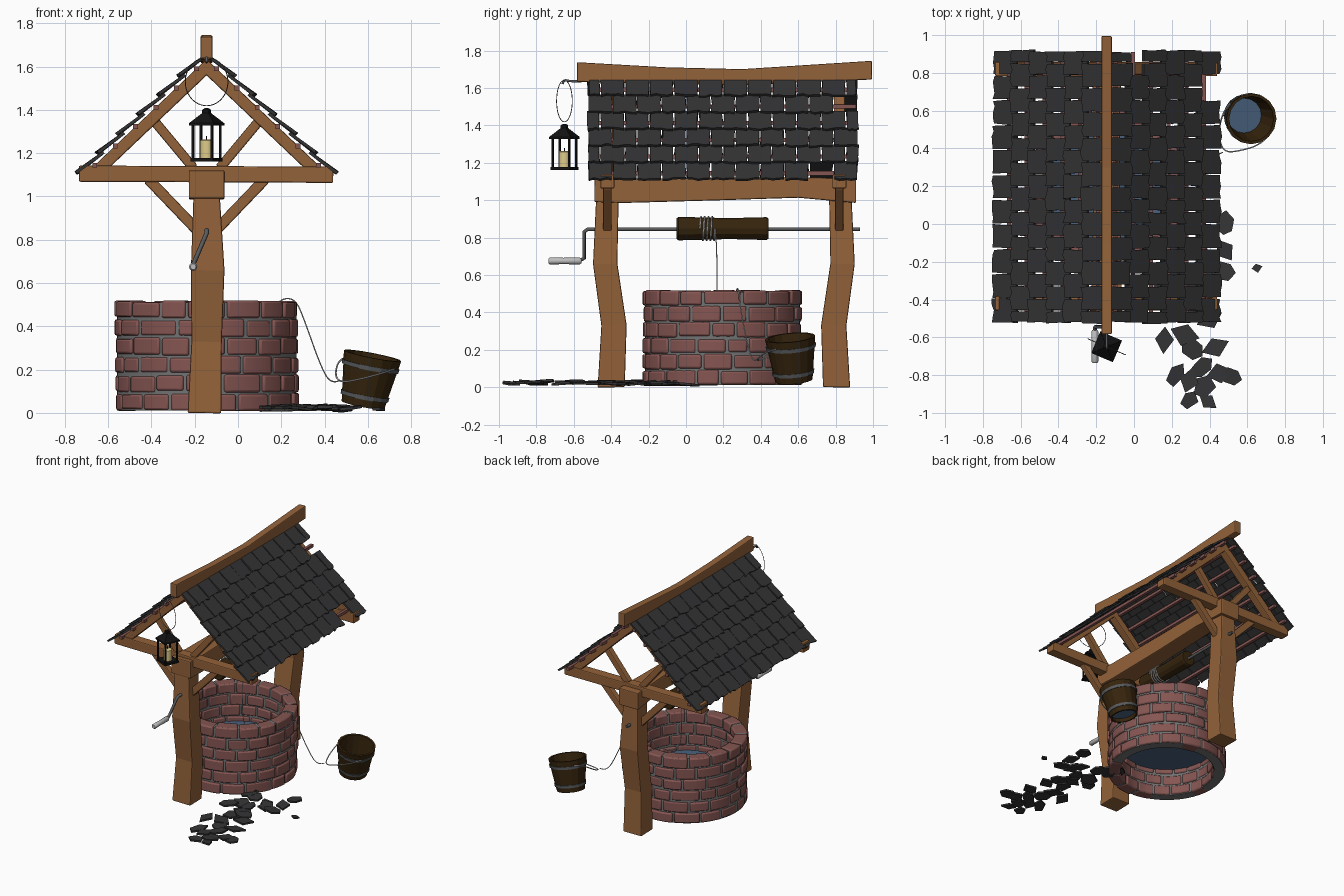
import bpy, bmesh, random
from math import sin, cos, pi, radians
from mathutils import Vector, Matrix

random.seed(4)
if "Cube" in bpy.data.objects:
    bpy.data.objects.remove(bpy.data.objects["Cube"])


def material(name, r, g, b):
    m = bpy.data.materials.new(name)
    m.use_nodes = True
    m.diffuse_color = (r, g, b, 1)
    m.node_tree.nodes["Principled BSDF"].inputs["Base Color"].default_value = (r, g, b, 1)
    return m


BRICK = material("red brick", .235, .092, .084)
MORTAR = material("grey mortar", .17, .17, .17)
WOOD = material("oak wood", .29, .122, .042)
DARK = material("dark wood", .037, .018, .004)
SLATE = material("slate", .034, .034, .036)
STEEL = material("steel", .1, .105, .11)
PALE = material("pale grey", .52, .52, .52)
WATER = material("water blue", .065, .12, .21)
WAX = material("candle wax", .74, .61, .26)
BLACK = material("black iron", .006, .006, .006)

CX = -.145          # middle of the structure
WELL_Y = .195
IDENTITY = Matrix()


def jit(a):
    return random.uniform(-a, a)


def finish(name, bm, mat, matrix=IDENTITY, bevel=0, smooth=None):
    bmesh.ops.recalc_face_normals(bm, faces=bm.faces)
    me = bpy.data.meshes.new(name)
    bm.to_mesh(me)
    bm.free()
    me.materials.append(mat)
    ob = bpy.data.objects.new(name, me)
    bpy.context.collection.objects.link(ob)
    ob.matrix_world = matrix
    if bevel:
        mod = ob.modifiers.new("soft edges", "BEVEL")
        mod.width, mod.segments, mod.limit_method = bevel, 2, "ANGLE"
    if smooth:
        bpy.ops.object.select_all(action="DESELECT")
        bpy.context.view_layer.objects.active = ob
        ob.select_set(True)
        bpy.ops.object.shade_smooth_by_angle(angle=radians(smooth))


def skin(bm, rings, loop=False):
    """Join equal rings of points with quads; cap the ends unless looped."""
    vs = [[bm.verts.new(p) for p in ring] for ring in rings]
    n = len(vs[0])
    pairs = list(zip(vs, vs[1:])) + ([(vs[-1], vs[0])] if loop else [])
    for a, b in pairs:
        for i in range(n):
            j = (i + 1) % n
            bm.faces.new((a[i], a[j], b[j], b[i]))
    if not loop:
        bm.faces.new(vs[0])
        bm.faces.new(vs[-1])


def timber(name, points, sizes, mat=WOOD, up=(0, 0, 1), bevel=.007):
    """Squared timber through points; sizes are (side, up) widths."""
    pts = [Vector(p) for p in points]
    along = (pts[-1] - pts[0]).normalized()
    side = along.cross(Vector(up)).normalized()
    top = side.cross(along)
    if not isinstance(sizes, list):
        sizes = [sizes] * len(pts)
    bm = bmesh.new()
    skin(bm, [[p + side * w / 2 * a + top * h / 2 * b
               for a, b in ((-1, -1), (1, -1), (1, 1), (-1, 1))]
              for p, (w, h) in zip(pts, sizes)])
    finish(name, bm, mat, bevel=bevel)


def lathe(name, profile, mat, n=16, matrix=IDENTITY, loop=False, smooth=None, phase=0):
    bm = bmesh.new()
    skin(bm, [[(r * cos(phase + 2 * pi * i / n), r * sin(phase + 2 * pi * i / n), z)
               for i in range(n)] for r, z in profile], loop)
    finish(name, bm, mat, matrix, smooth=smooth)


def tube(name, points, radius, mat, curved=True, cyclic=False):
    cu = bpy.data.curves.new(name, "CURVE")
    cu.dimensions, cu.bevel_depth, cu.bevel_resolution, cu.resolution_u = "3D", radius, 1, 5
    sp = cu.splines.new("NURBS" if curved else "POLY")
    sp.points.add(len(points) - 1)
    for p, co in zip(sp.points, points):
        p.co = (*co, 1)
    sp.use_cyclic_u, sp.use_endpoint_u, sp.order_u = cyclic, True, 3
    cu.use_fill_caps = True
    cu.materials.append(mat)
    ob = bpy.data.objects.new(name, cu)
    bpy.context.collection.objects.link(ob)
    bpy.ops.object.select_all(action="DESELECT")
    bpy.context.view_layer.objects.active = ob
    ob.select_set(True)
    bpy.ops.object.convert(target="MESH")


# Brick well: mortar ring, staggered curved bricks, water
well = Matrix.Translation((CX, WELL_Y, 0))
lathe("well_mortar", [(.344, .012), (.415, .012), (.415, .51), (.344, .51)], MORTAR, 48, well, True, 30)
lathe("well_water", [(.346, .22), (.346, .225)], WATER, 48, well)
bm = bmesh.new()
COURSES, AROUND = 6, 16
for row in range(COURSES):
    cuts = [(i + row % 2 / 2 + jit(.16)) * 2 * pi / AROUND for i in range(AROUND)]
    for a, b in zip(cuts, cuts[1:] + [cuts[0] + 2 * pi]):
        z, out, inn = .012 + row * .0855, .424 + jit(.006), .335 + jit(.006)
        lo, hi = z + jit(.005), z + .076 + jit(.005)
        skin(bm, [[(r * cos(t), r * sin(t), h) for r, h in
                   ((inn, lo), (out, lo), (out, hi), (inn, hi))]
                  for t in [a + .016 + (b - a - .032) * k / 4 for k in range(5)]])
finish("well_bricks", bm, BRICK, well, .01, 40)

# Posts, main beam, ridge and the two trusses; posts bow towards the well, then away
for name, base, out in (("front", -.40, -1), ("back", .805, 1)):
    timber(name + "_post", [(CX - .01, base, 0), (CX, base - out * .015, .33),
                            (CX + .005, base + out * .032, .66), (CX, base + out * .02, 1.02)],
           [(.155, .145), (.14, .135), (.155, .13), (.12, .12)], up=(0, 1, 0))
timber("main_beam", [(CX, y, z) for y, z in ((-.49, 1.055), (-.33, 1.05), (.2, 1.06), (.6, 1.068), (.91, 1.05))],
       [(.165, .13), (.16, .13), (.14, .12), (.14, .11), (.165, .13)])
timber("ridge_beam", [(CX, y, z) for y, z in ((-.583, 1.685), (-.1, 1.665), (.3, 1.658), (.995, 1.695))],
       [(.055, .105), (.055, .09), (.055, .085), (.055, .1)])

TOP, SLOPE, LENGTH = 1.645, radians(43.5), .8


def on_roof(side, y, down, lift):
    """Point on a roof slope: distance down from the ridge, lift off the plane."""
    return Vector((CX + side * (down * cos(SLOPE) + lift * sin(SLOPE)), y,
                   TOP - down * sin(SLOPE) + lift * cos(SLOPE)))


for name, y in (("front", -.42), ("back", .82)):
    timber(name + "_cross_beam", [(CX - .59, y, 1.105), (CX + .585, y, 1.1)], (.075, .075))
    for side, label in ((1, "left"), (-1, "right")):
        tag = f"{name}_{label}_"
        timber(tag + "rafter", [on_roof(side, y, .02, -.035), on_roof(side, y, .77, -.035)], (.06, .055))
        timber(tag + "lower_brace", [(CX + side * .04, y, .84), (CX + side * .27, y, 1.08)], (.045, .05))
        timber(tag + "upper_strut", [(CX + side * .06, y, 1.13), (CX + side * .26, y, 1.37)], (.045, .045))

# Roof covering: battens and ragged slates, two of them missing
ROWS, COLS, Y0, Y1 = 6, 11, -.525, .92
STEP, WIDE = LENGTH / (ROWS + .17), (Y1 - Y0) / COLS
MISSING = ((1, 1, COLS - 1), (1, 5, COLS - 2))
for side, label in ((1, "left"), (-1, "right")):
    for i in range(ROWS):
        d = (i + .55) * STEP
        timber(f"{label}_batten_{i}", [on_roof(side, Y0 + .04, d, -.008), on_roof(side, Y1 - .01, d, -.008)],
               (.022, .022), BRICK, bevel=0)
    bm = bmesh.new()
    for row in range(ROWS):
        shift = (row + 1) % 2
        for col in range(COLS + shift):
            if (side, row, col) in MISSING:
                continue
            a = Y0 + (col - shift / 2) * WIDE
            lo, hi = max(a, Y0 + jit(.008)) + .004, min(a + WIDE, Y1 + jit(.008)) - .004
            long, tilt = STEP * 1.17, .018 + jit(.004)
            edge = [(lo + (hi - lo) * k / 4 + jit(.003), long + jit(.009)) for k in range(5)]
            outline = [(hi + jit(.004), long * .5), (hi + jit(.004), 0), (lo + jit(.004), 0), (lo + jit(.004), long * .5)]
            skin(bm, [[on_roof(side, y, row * STEP + d, tilt * d / long + t) for y, d in edge + outline]
                      for t in (0, .014)])
    finish(label + "_roof_slates", bm, SLATE)

# Windlass: axle, crank, drum and rope
tube("axle_and_crank", [(CX, .93, .845), (CX, -.525, .845), (CX, -.545, .83),
                        (CX - .06, -.545, .69), (CX - .062, -.57, .675), (CX - .062, -.72, .675)], .011, STEEL, False)
along_y = Matrix.Rotation(-pi / 2, 4, "X")
lathe("crank_handle", [(.013, 0), (.019, .008), (.017, .08), (.019, .165), (.013, .175)], PALE, 12,
      Matrix.Translation((CX - .062, -.735, .675)) @ along_y, smooth=40)
lathe("drum", [(.055, 0), (.063, .01), (.06, .12), (.056, .28), (.061, .48), (.055, .49)], DARK, 12,
      Matrix.Translation((CX, -.05, .848)) @ along_y, smooth=25)
tube("rope_coil", [(CX + .066 * cos(k * pi / 5), .075 + .002 * k, .848 + .066 * sin(k * pi / 5))
                   for k in range(41)], .005, PALE)
tube("well_rope", [(CX + .066, .155, .848), (CX + .066, .165, .78), (CX + .066, .165, .5), (CX + .08, .17, .36),
                   (.03, .22, .34), (.13, .26, .42), (.19, .27, .527), (.265, .28, .53), (.31, .29, .42),
                   (.38, .33, .22), (.43, .36, .13), (.47, .38, .15)], .0032, PALE)

# Bucket lying askew, with bands, bail and water
bucket = Matrix.Translation((.577, .577, .035)) @ Matrix.Rotation(radians(11), 4, "Y") @ Matrix.Rotation(radians(5), 4, "X")
lathe("bucket_staves", [(.088, 0), (.1, 0), (.135, .235), (.12, .235)], DARK, 16, bucket, True)
lathe("bucket_water", [(.093, .03), (.093, .034)], WATER, 16, bucket)
for label, z in (("lower", .035), ("upper", .175)):
    r = .101 + z * .149
    lathe(label + "_bucket_band", [(r, z), (r + .005, z), (r + .008, z + .02), (r + .003, z + .02)],
          STEEL, 16, bucket, True)
tube("bucket_bail", [bucket @ Vector(p) for p in ((-.11, .08, .2), (-.15, .03, .19), (-.155, -.1, .12), (-.12, -.19, .1),
                                                  (-.04, -.18, .13), (.07, -.14, .18), (.11, -.08, .2))], .004, PALE)

# Lantern hung from the ridge
lamp = Matrix.Translation((CX, -.65, 0)) @ Matrix.Rotation(radians(-23), 4, "Z")
Q = pi / 4
lathe("lantern_roof", [(.088, 1.328), (.088, 1.338), (.022, 1.385), (.022, 1.4), (.008, 1.408)], BLACK, 4, lamp, phase=Q)
lathe("lantern_base", [(.08, 1.162), (.08, 1.178)], BLACK, 4, lamp, phase=Q)
for i in range(4):
    x, y = .068 * cos(Q + i * pi / 2), .068 * sin(Q + i * pi / 2)
    lathe(f"lantern_bar_{i}", [(.007, 1.175), (.007, 1.332)], BLACK, 4, lamp @ Matrix.Translation((x, y, 0)), phase=Q)
lathe("candle", [(.03, 1.178), (.03, 1.258), (.025, 1.262)], WAX, 14, lamp, smooth=40)
lathe("candle_wick", [(.003, 1.26), (.003, 1.28)], BLACK, 6, lamp)
tube("lantern_ring", [lamp @ Vector((.108 * cos(k * pi / 12), 0, 1.53 + .112 * sin(k * pi / 12)))
                      for k in range(24)], .0022, STEEL, cyclic=True)
tube("lantern_hook", [(CX, -.56, 1.635), (CX, -.62, 1.635), (CX, -.655, 1.645), (CX, -.66, 1.62)], .007, STEEL)

# Broken slates on the ground
spots = [(.16, -.61), (.27, -.58), (.31, -.66), (.43, -.65), (.22, -.8), (.29, -.83), (.36, -.76), (.45, -.79),
         (.51, -.81), (.39, -.94), (.29, -.93), (.37, -.86), (.48, 0), (.48, -.14), (.47, -.25), (.65, -.23)]
spots += [(.28 + jit(.18), -.5 + k * .034) for k in range(15)]
bm = bmesh.new()
for x, y in spots:
    n, turn, z = random.randint(4, 6), random.random() * pi, random.uniform(.008, .025)
    size = .032 if x > .6 else random.uniform(.058, .078)
    lean_x, lean_y = jit(.12), jit(.12)
    spin = Matrix.Rotation(turn, 2)
    outline = [spin @ Vector((size * random.uniform(.85, 1.1) * cos(2 * pi * k / n),
                              size * random.uniform(.6, .9) * sin(2 * pi * k / n))) for k in range(n)]
    skin(bm, [[(x + u, y + v, z + t + u * lean_x + v * lean_y) for u, v in outline] for t in (0, .013)])
finish("fallen_slates", bm, SLATE)
